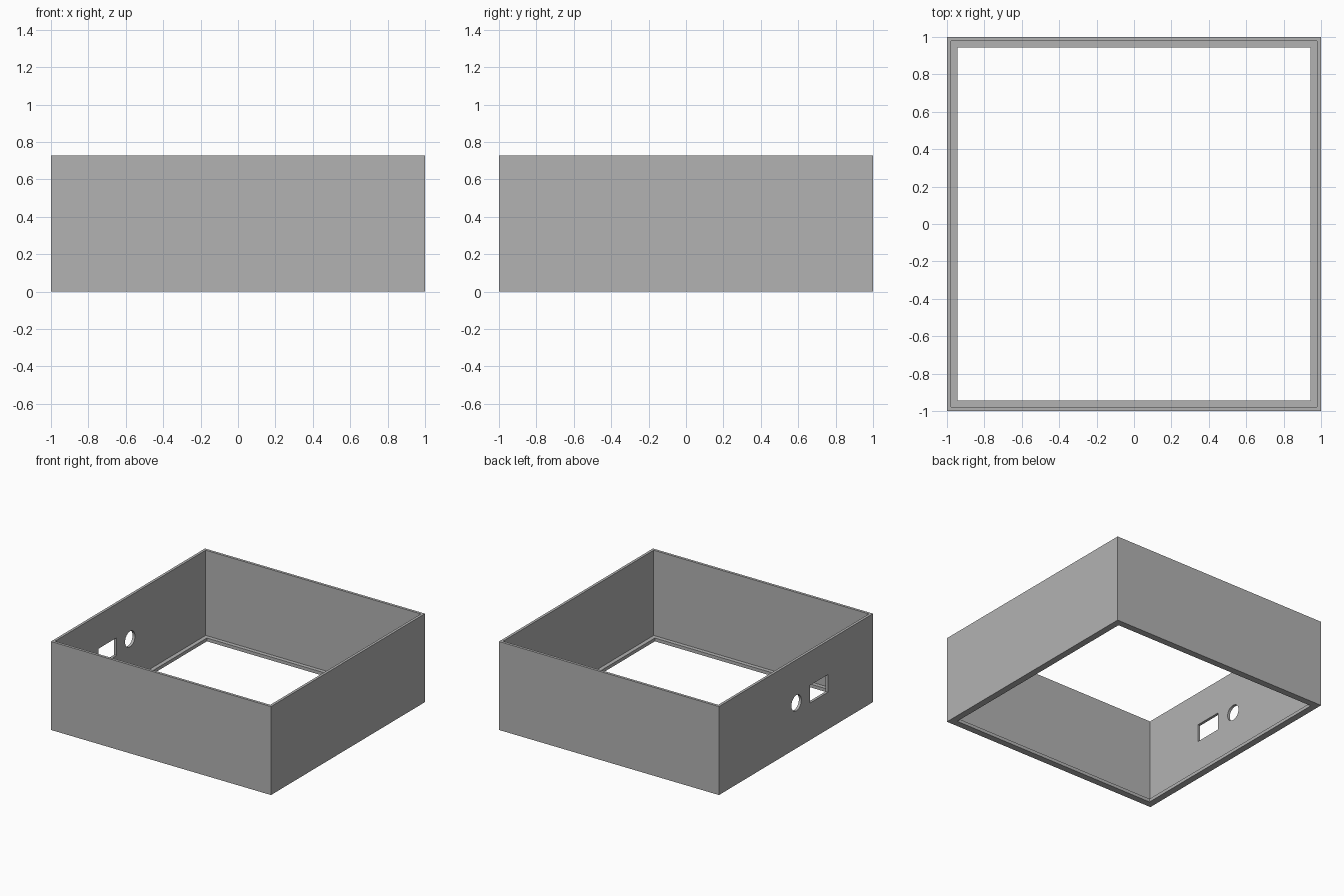
import bpy, bmesh, math

cube = bpy.data.objects.get("Cube")
if cube:
    bpy.data.objects.remove(cube, do_unlink=True)

HEIGHT, WALL, LIP, LIP_H = 0.727, 0.022, 0.055, 0.027

grey = bpy.data.materials.new("plain grey")
grey.use_nodes = True
colour = (0.45, 0.45, 0.45, 1)
grey.diffuse_color = colour
grey.node_tree.nodes["Principled BSDF"].inputs["Base Color"].default_value = colour


def square_sweep(name, profile):
    """Sweep a closed (half width, height) profile around a square."""
    bm = bmesh.new()
    corners = [(-1, -1), (1, -1), (1, 1), (-1, 1)]
    rings = [[bm.verts.new((sx * r, sy * r, z)) for sx, sy in corners]
             for r, z in profile]
    for i, ring in enumerate(rings):
        above = rings[(i + 1) % len(rings)]
        for j in range(4):
            k = (j + 1) % 4
            bm.faces.new((ring[j], ring[k], above[k], above[j]))
    bmesh.ops.recalc_face_normals(bm, faces=bm.faces)
    mesh = bpy.data.meshes.new(name)
    bm.to_mesh(mesh)
    bm.free()
    obj = bpy.data.objects.new(name, mesh)
    bpy.context.collection.objects.link(obj)
    obj.data.materials.append(grey)
    return obj


# Open frame: thin walls with a ledge around the bottom opening
frame = square_sweep("enclosure_frame", [
    (1, 0), (1, HEIGHT), (1 - WALL, HEIGHT),
    (1 - WALL, LIP_H), (1 - LIP, LIP_H), (1 - LIP, 0)])

# Cutters for the two ports in the -x wall
bpy.ops.mesh.primitive_cube_add(size=1, location=(-1, -0.298, 0.377))
socket = bpy.context.object
socket.name = "socket_cutter"
socket.scale = (0.2, 0.236, 0.145)

bpy.ops.mesh.primitive_cylinder_add(vertices=48, radius=0.064, depth=0.2,
                                    location=(-1, -0.005, 0.373),
                                    rotation=(0, math.pi / 2, 0))
jack = bpy.context.object
jack.name = "round_port_cutter"

for cutter in (socket, jack):
    cutter.data.materials.append(grey)
    cutter.hide_render = True
    cutter.hide_viewport = True
    cutter.display_type = 'WIRE'
    cut = frame.modifiers.new(cutter.name, 'BOOLEAN')
    cut.operation = 'DIFFERENCE'
    cut.solver = 'EXACT'
    cut.object = cutter

# Bake the cuts, then drop the cutters
bpy.context.view_layer.update()
baked = bpy.data.meshes.new_from_object(
    frame.evaluated_get(bpy.context.evaluated_depsgraph_get()))
frame.modifiers.clear()
frame.data = baked
for cutter in (socket, jack):
    bpy.data.objects.remove(cutter, do_unlink=True)

# Smooth only the round bore
bpy.ops.object.select_all(action='DESELECT')
frame.select_set(True)
bpy.context.view_layer.objects.active = frame
bpy.ops.object.shade_smooth_by_angle(angle=math.radians(30))
